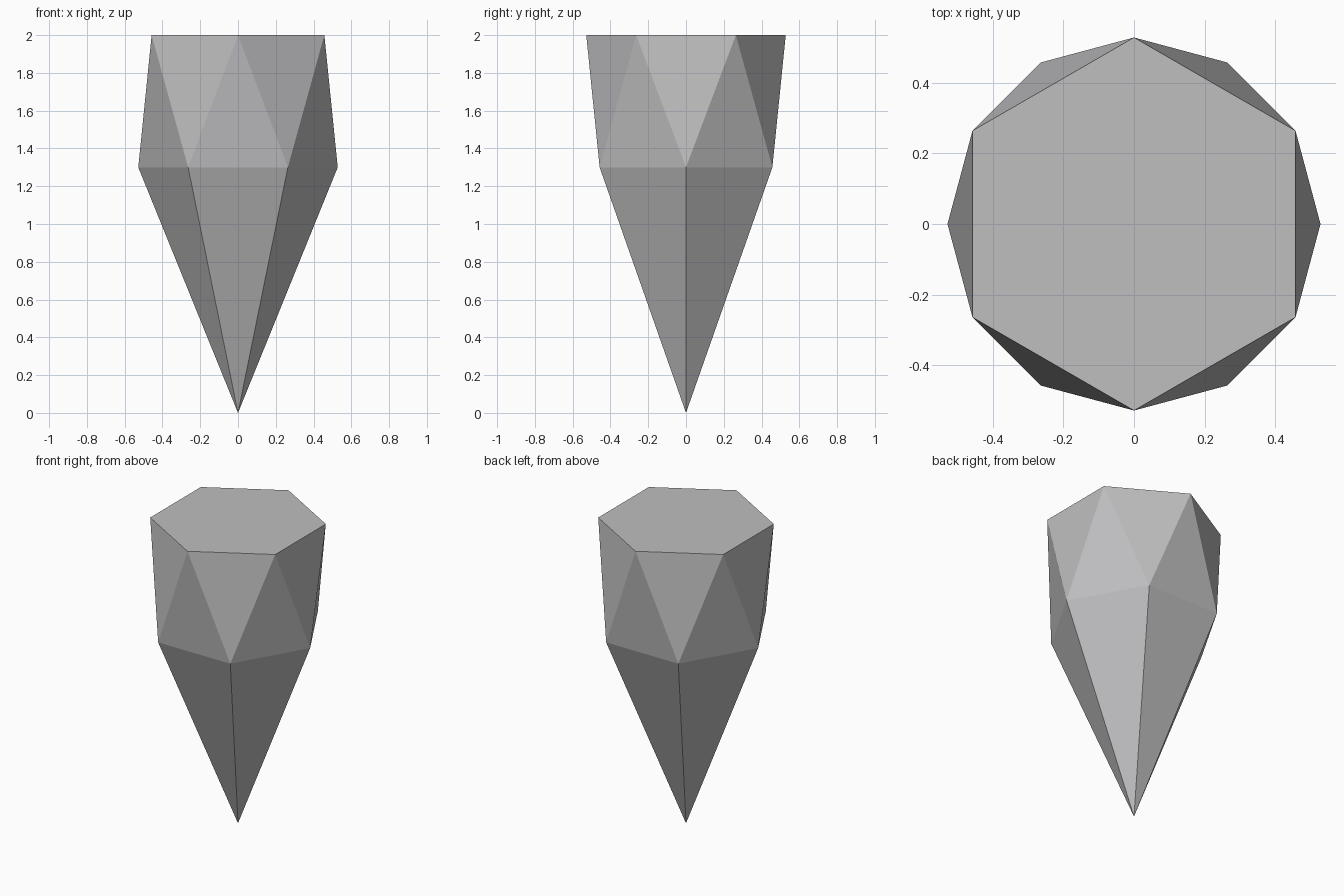
import bpy, bmesh
from math import cos, sin, radians

cube = bpy.data.objects.get("Cube")
if cube:
    bpy.data.objects.remove(cube, do_unlink=True)

RADIUS, WAIST_Z, TOP_Z, SIDES = 0.528, 1.3, 2.0, 6

# Plain grey stone
grey = bpy.data.materials.new("stone_grey")
grey.use_nodes = True
colour = (0.52, 0.52, 0.53, 1)
grey.diffuse_color = colour
grey.node_tree.nodes["Principled BSDF"].inputs["Base Color"].default_value = colour


def ring(bm, z, offset):
    """Regular ring of vertices, turned by offset degrees."""
    angles = [radians(offset + 360 * i / SIDES) for i in range(SIDES)]
    return [bm.verts.new((RADIUS * cos(a), RADIUS * sin(a), z)) for a in angles]


# Crystal: flat hexagonal crown, twisted band of triangles, pointed base
bm = bmesh.new()
tip = bm.verts.new((0, 0, 0))
waist = ring(bm, WAIST_Z, 0)
crown = ring(bm, TOP_Z, 180 / SIDES)
bm.faces.new(crown)
for i in range(SIDES):
    j = (i + 1) % SIDES
    bm.faces.new((tip, waist[j], waist[i]))
    bm.faces.new((waist[i], waist[j], crown[i]))
    bm.faces.new((waist[j], crown[j], crown[i]))
bmesh.ops.recalc_face_normals(bm, faces=bm.faces)

mesh = bpy.data.meshes.new("crystal")
bm.to_mesh(mesh)
bm.free()
mesh.materials.append(grey)
crystal = bpy.data.objects.new("crystal", mesh)
bpy.context.collection.objects.link(crystal)
